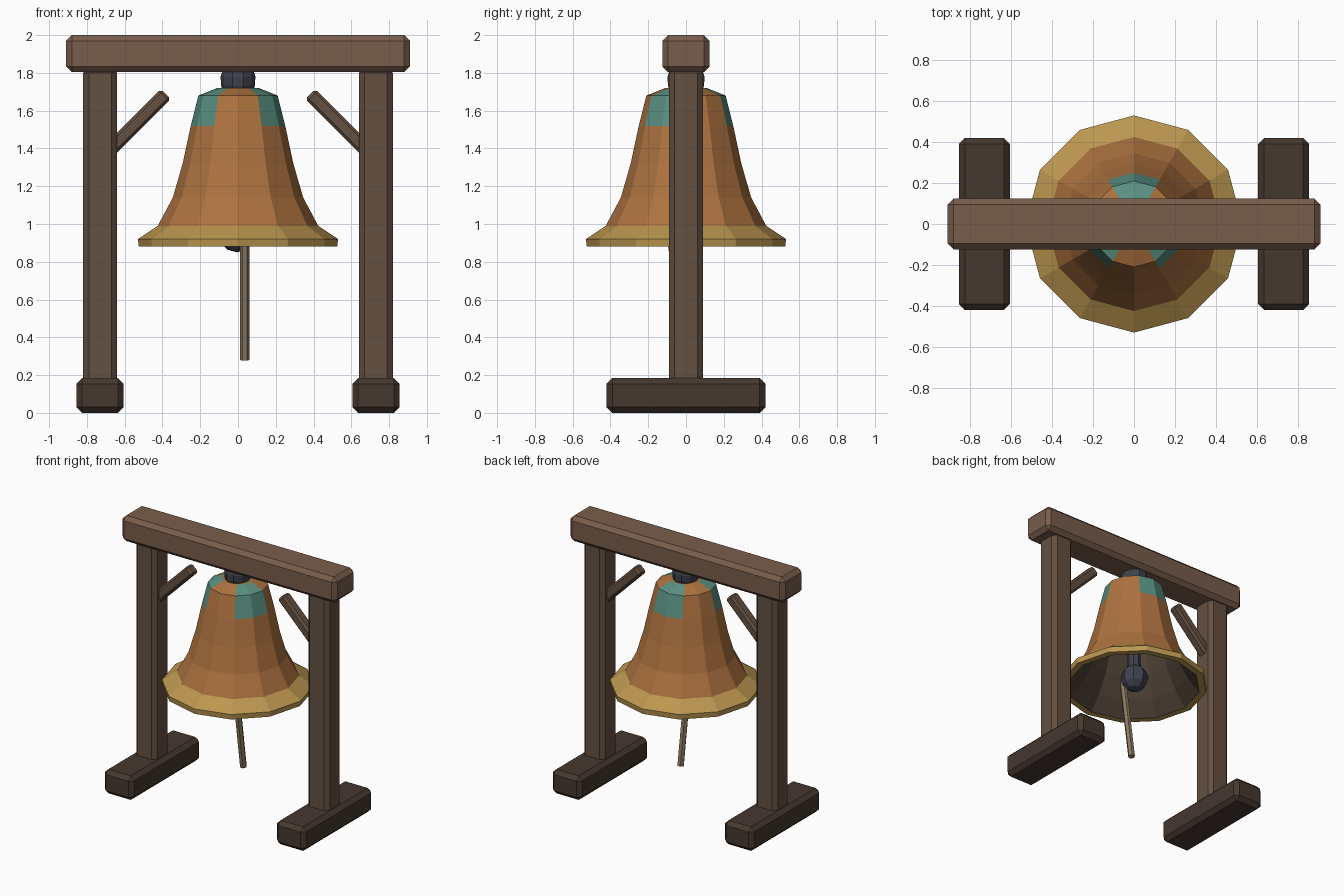
import bpy, bmesh, math
from mathutils import Vector

if "Cube" in bpy.data.objects:
    bpy.data.objects.remove(bpy.data.objects["Cube"])


def mat(name, r, g, b):
    m = bpy.data.materials.new(name)
    m.diffuse_color = (r, g, b, 1)
    m.use_nodes = True
    m.node_tree.nodes["Principled BSDF"].inputs["Base Color"].default_value = m.diffuse_color
    return m


BEAM = mat("beam_wood", .19, .11, .07)
POST = mat("post_wood", .13, .08, .052)
FOOT = mat("dark_wood", .06, .04, .028)
BRONZE = mat("bronze", .42, .17, .05)
GOLD = mat("gold_rim", .5, .31, .08)
PATINA = mat("patina", .1, .28, .22)
INNER = mat("bell_inside", .07, .05, .035)
IRON = mat("iron", .05, .056, .075)
POLE = mat("pull_wood", .26, .2, .12)


def add(name, bm, mats):
    bmesh.ops.recalc_face_normals(bm, faces=bm.faces)
    me = bpy.data.meshes.new(name)
    bm.to_mesh(me)
    bm.free()
    for m in mats:
        me.materials.append(m)
    ob = bpy.data.objects.new(name, me)
    bpy.context.collection.objects.link(ob)
    return ob


def timber(name, center, size, m, chamfer=.03, tilt=0):
    bm = bmesh.new()
    bmesh.ops.create_cube(bm, size=1)
    bmesh.ops.scale(bm, vec=size, verts=bm.verts)
    bmesh.ops.bevel(bm, geom=bm.edges[:], offset=chamfer, segments=1, affect='EDGES')
    ob = add(name, bm, [m])
    ob.location = center
    ob.rotation_euler.y = tilt
    return ob


def lathe(bm, profile, sides, pick=lambda ring, side: 0, sy=1):
    rings = []
    for r, z in profile:
        rings.append([bm.verts.new((r * math.cos(i * math.tau / sides),
                                    sy * r * math.sin(i * math.tau / sides), z))
                      for i in range(sides)])
    for k in range(len(rings) - 1):
        for i in range(sides):
            j = (i + 1) % sides
            f = bm.faces.new((rings[k][i], rings[k][j], rings[k + 1][j], rings[k + 1][i]))
            f.material_index = pick(k, i)
    for k in (0, -1):
        f = bm.faces.new(rings[k])
        f.material_index = pick(k, 0) if k == 0 else pick(len(rings) - 2, 0)


# Timber frame
timber("top_beam", (0, 0, 1.902), (1.82, .25, .196), BEAM)
for side, s in (("left", -1), ("right", 1)):
    timber(side + "_foot", (s * .73, 0, .092), (.25, .84, .184), FOOT)
    timber(side + "_post", (s * .73, 0, .99), (.18, .18, 1.68), POST)
    timber(side + "_brace", (s * .545, 0, 1.525), (.075, .08, .46), POST, .015, -s * math.pi / 4)

# Bell: outer wall, lip, then inner wall
outer = [(.11, 1.72), (.21, 1.68), (.25, 1.52), (.293, 1.32), (.345, 1.14),
         (.425, .99), (.53, .92), (.525, .88)]
inner = [(.475, .88), (.39, .99), (.31, 1.14), (.26, 1.32), (.215, 1.52), (.17, 1.65)]


def bell_material(ring, side):
    if ring >= 7:
        return 3
    if ring >= 5:
        return 1
    return 2 if ring < 2 and side % 4 in (2, 3) else 0


bm = bmesh.new()
lathe(bm, outer + inner, 12, bell_material)
bm.faces.ensure_lookup_table()
for f in bm.faces:  # lip underside
    if all(abs(v.co.z - .88) < 1e-4 for v in f.verts):
        f.material_index = 1
add("bell", bm, [BRONZE, GOLD, PATINA, INNER])

# Iron hanger between bell and beam
bm = bmesh.new()
lathe(bm, [(.08, 1.70), (.09, 1.735), (.092, 1.78), (.08, 1.82)], 10, sy=1.12)
add("hanger", bm, [IRON])

# Clapper rod and ball
bm = bmesh.new()
lathe(bm, [(.035, 1.68), (.05, 1.0)], 8)
add("clapper_rod", bm, [IRON])
bm = bmesh.new()
bmesh.ops.create_uvsphere(bm, u_segments=8, v_segments=6, radius=.1)
add("clapper_ball", bm, [IRON]).location = (-.005, 0, .95)

# Leaning pull pole under the clapper
top, low = Vector((.035, -.08, .93)), Vector((.035, .015, .28))
bm = bmesh.new()
h = (top - low).length / 2
lathe(bm, [(.025, -h), (.025, h)], 6)
pole = add("pull_pole", bm, [POLE])
pole.location = (top + low) / 2
pole.rotation_euler = (top - low).to_track_quat('Z', 'Y').to_euler()
